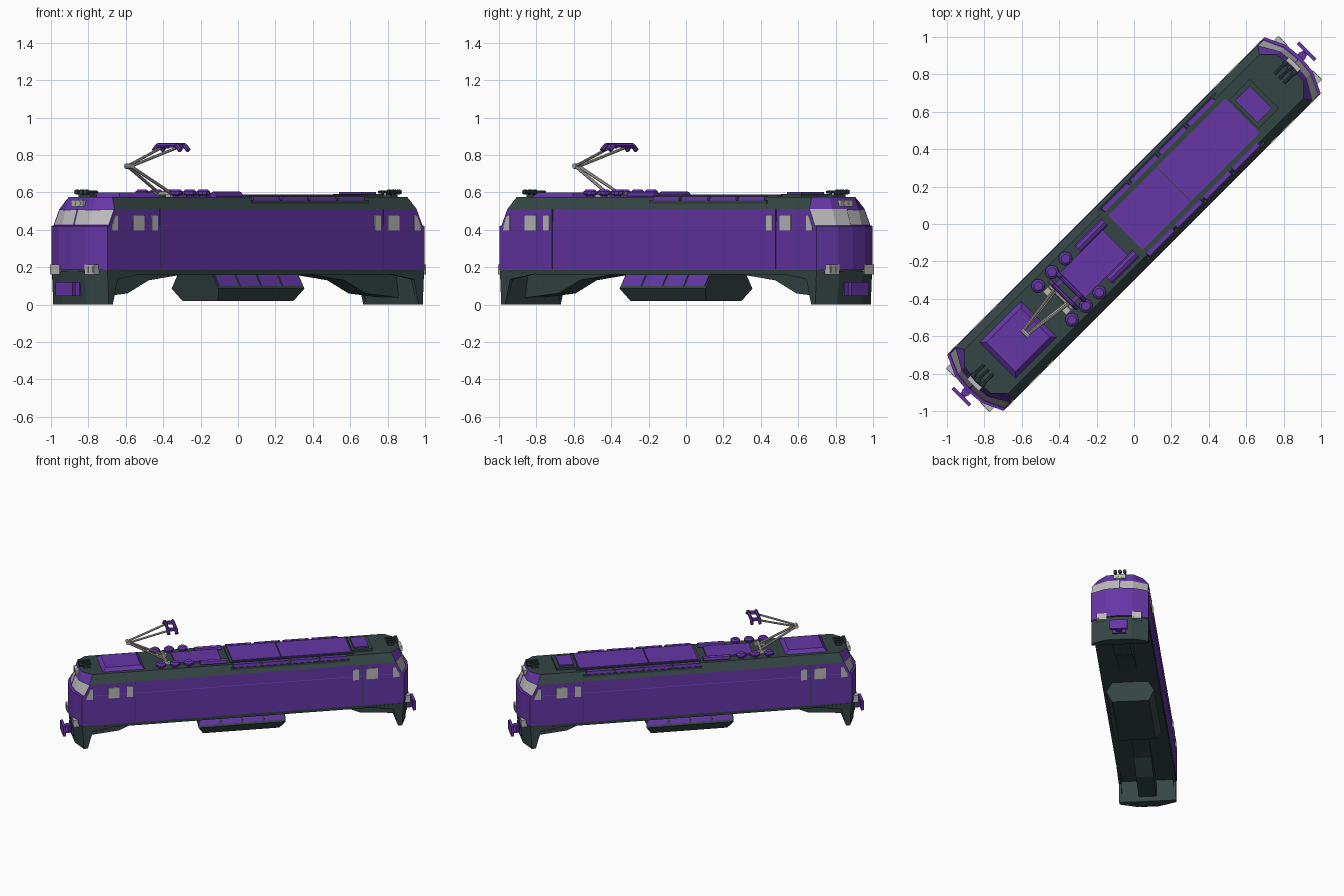
import bpy, bmesh, math
from mathutils import Vector

cube = bpy.data.objects.get("Cube")
if cube:
    bpy.data.objects.remove(cube, do_unlink=True)


def material(name, r, g, b):
    m = bpy.data.materials.new(name)
    m.use_nodes = True
    m.diffuse_color = (r, g, b, 1)
    m.node_tree.nodes["Principled BSDF"].inputs["Base Color"].default_value = (r, g, b, 1)
    return m


PURPLE = material("purple paint", 0.13, 0.037, 0.38)
DARK = material("dark slate", 0.036, 0.06, 0.06)
GLASS = material("pale glass", 0.5, 0.5, 0.5)
METAL = material("bare metal", 0.5, 0.48, 0.44)
BOTH = (-1, 1)


def finish(name, bm, *mats, smooth=False):
    """Turn a bmesh into an object; local x is the length of the locomotive."""
    bmesh.ops.recalc_face_normals(bm, faces=bm.faces)
    mesh = bpy.data.meshes.new(name)
    bm.to_mesh(mesh)
    bm.free()
    for m in mats:
        mesh.materials.append(m)
    ob = bpy.data.objects.new(name, mesh)
    bpy.context.collection.objects.link(ob)
    ob.rotation_euler.z = math.pi / 4
    if smooth:
        bpy.ops.object.select_all(action='DESELECT')
        ob.select_set(True)
        bpy.context.view_layer.objects.active = ob
        bpy.ops.object.shade_smooth_by_angle()
    return ob


def loft(bm, rings):
    """Join rings of points by quads and close both ends."""
    loops = [[bm.verts.new(p) for p in ring] for ring in rings]
    n = len(loops[0])
    sides = [[bm.faces.new((a[i], a[(i + 1) % n], b[(i + 1) % n], b[i])) for i in range(n)]
             for a, b in zip(loops, loops[1:])]
    return sides, bm.faces.new(loops[0]), bm.faces.new(loops[-1])


def box(bm, u0, u1, v0, v1, z0, z1, inset=0):
    ring = lambda d, z: [(u0 + d, v0 + d, z), (u1 - d, v0 + d, z), (u1 - d, v1 - d, z), (u0 + d, v1 - d, z)]
    loft(bm, [ring(0, z0), ring(inset, z1)])


def tube(bm, p, q, r, sides=8):
    p, q = Vector(p), Vector(q)
    axis = (q - p).normalized()
    a = axis.orthogonal().normalized()
    b = axis.cross(a)
    circle = [a * math.cos(t) * r + b * math.sin(t) * r
              for t in (2 * math.pi * i / sides for i in range(sides))]
    loft(bm, [[p + c for c in circle], [q + c for c in circle]])


def plate_prism(bm, profile, v0, v1):
    loft(bm, [[(u, v, z) for u, z in profile] for v in (v0, v1)])


# Body shell: bowed ends, raked windscreens, roof chamfers
def outline(w, corner, nose, z, m=0.1):
    end = [(corner, -w), (nose - 0.01, -m), (nose, 0), (nose - 0.01, m), (corner, w)]
    return [(u, v, z) for u, v in end] + [(-u, -v, z) for u, v in end]


bm = bmesh.new()
sides, bottom, top = loft(bm, [
    outline(0.212, 1.2, 1.262, 0.185),
    outline(0.212, 1.2, 1.262, 0.42),
    outline(0.21, 1.185, 1.245, 0.423),
    outline(0.208, 1.142, 1.215, 0.512),
    outline(0.165, 1.115, 1.19, 0.575)])
top.material_index = bottom.material_index = 1
for i in (4, 9):
    sides[3][i].material_index = 1
for start in (0, 2, 5, 7):
    pane = [sides[2][start], sides[2][start + 1]]
    bmesh.ops.inset_region(bm, faces=pane, thickness=0.008, depth=-0.003)
    for f in pane:
        f.material_index = 2
finish("body", bm, PURPLE, DARK, GLASS)

# Side windows and door seams
bm = bmesh.new()
for s in BOTH:
    for e in BOTH:
        for a, b in ((0.82, 0.865), (0.92, 1.005)):
            box(bm, *sorted((e * a, e * b)), *sorted((s * 0.207, s * 0.2145)), 0.395, 0.48)
        plate_prism(bm, [(e * 1.12, 0.395), (e * 1.168, 0.395), (e * 1.166, 0.42), (e * 1.138, 0.48), (e * 1.12, 0.48)],
                    s * 0.207, s * 0.2145)
finish("side_windows", bm, GLASS)

bm = bmesh.new()
for s in BOTH:
    for u in (-0.8, 0.89):
        box(bm, -s * u - 0.002, -s * u + 0.002, *sorted((s * 0.208, s * 0.2135)), 0.19, 0.51)
finish("door_seams", bm, DARK)

# End lamps
bm = bmesh.new()
for e in BOTH:
    for s in BOTH:
        box(bm, *sorted((e * 1.19, e * 1.256)), s * 0.13 - 0.036, s * 0.13 + 0.036, 0.16, 0.215)
    box(bm, *sorted((e * 1.17, e * 1.218)), -0.045, 0.045, 0.525, 0.56)
finish("end_lamps", bm, GLASS)
bm = bmesh.new()
for e in BOTH:
    for v in (-0.13, 0.13):
        for d in (-0.017, 0.017):
            box(bm, *sorted((e * 1.25, e * 1.258)), v + d - 0.012, v + d + 0.012, 0.172, 0.203)
    for d in (-0.02, 0.02):
        tube(bm, (e * 1.21, d, 0.542), (e * 1.22, d, 0.542), 0.012)
finish("lamp_lenses", bm, METAL)

# Underframe, end aprons, side gussets and ramped centre beam
bm = bmesh.new()
loft(bm, [outline(0.208, 1.19, 1.245, 0.16), outline(0.21, 1.195, 1.25, 0.19)])
for e in BOTH:
    def apron(z, c, n, t):
        return [(e * u, v, z) for u, v in ((c, -0.21), (n, -0.09), (n, 0.09), (c, 0.21), (c - t, 0.21), (c - t, -0.21))]
    loft(bm, [apron(0, 1.187, 1.232, 0.03), apron(0.18, 1.197, 1.25, 0.07)])
    for s in BOTH:
        plate_prism(bm, [(e * 1.195, 0.18), (e * 1.187, 0.0), (e * 1.157, 0.0), (e * 1.12, 0.135), (e * 0.93, 0.165)],
                    s * 0.21, s * 0.19)
    plate_prism(bm, [(e * 1.17, 0.18), (e * 1.17, 0.035), (e * 0.9, 0.06), (e * 0.74, 0.13), (e * 0.45, 0.165)],
                -0.065, 0.065)
finish("underframe", bm, DARK)

# Central tank with six-sided section, and equipment doors on its upper slopes
section = [(-0.135, 0.02, 0.04), (-0.177, 0.085, 0), (-0.126, 0.17, 0)]
section += [(-v, z, d) for v, z, d in reversed(section)]
bm = bmesh.new()
loft(bm, [[(e * (0.325 - d), v, z) for v, z, d in section] for e in BOTH])
finish("central_tank", bm, DARK)
bm = bmesh.new()
for s in BOTH:
    for i in range(4):
        u = -0.24 + i * 0.16
        loft(bm, [[(u + d, s * (v + o), z) for d, v, z in
                   ((-0.073, 0.168, 0.1), (0.073, 0.168, 0.1), (0.073, 0.133, 0.159), (-0.073, 0.133, 0.159))]
                  for o in (-0.004, 0.005)])
finish("tank_doors", bm, PURPLE)

# Couplers
bm = bmesh.new()
for e in BOTH:
    box(bm, *sorted((e * 1.17, e * 1.25)), -0.05, 0.05, 0.045, 0.12)
    box(bm, *sorted((e * 1.24, e * 1.3)), -0.017, 0.017, 0.06, 0.1)
    tube(bm, (e * 1.27, 0, 0.05), (e * 1.27, 0, 0.11), 0.024)
    box(bm, *sorted((e * 1.295, e * 1.315)), -0.065, 0.065, 0.045, 0.12)
finish("couplers", bm, PURPLE)

# Roof hatches and long panels
bm = bmesh.new()
box(bm, -1.036, -0.715, -0.14, 0.14, 0.57, 0.6, 0.03)
box(bm, -0.485, -0.14, -0.095, 0.095, 0.57, 0.587)
for a, b in ((-0.065, 0.297), (0.303, 0.82)):
    box(bm, a, b, -0.13, 0.13, 0.57, 0.589)
box(bm, 0.85, 0.96, -0.085, 0.085, 0.57, 0.603)
finish("roof_panels", bm, PURPLE)
bm = bmesh.new()
box(bm, -0.085, 0.84, -0.14, 0.14, 0.565, 0.583)
box(bm, 0.83, 0.985, -0.11, 0.11, 0.565, 0.592)
for s in BOTH:
    box(bm, -0.085, 0.8, *sorted((s * 0.14, s * 0.19)), 0.535, 0.556)
finish("roof_frames", bm, DARK)

# Louvre strips beside the long panels
bm = bmesh.new()
for s in BOTH:
    for i in range(4):
        u = -0.07 + i * 0.215
        box(bm, u, u + 0.203, *sorted((s * 0.15, s * 0.186)), 0.55, 0.579, 0.006)
finish("roof_louvres", bm, PURPLE)

# Air reservoirs
bm = bmesh.new()
for s in BOTH:
    tube(bm, (-0.305, s * 0.118, 0.58), (-0.105, s * 0.118, 0.58), 0.024)
finish("air_reservoirs", bm, PURPLE, smooth=True)

# Insulators with waisted stems
bm = bmesh.new()
for s in BOTH:
    for u in (-0.39, -0.492, -0.597):
        loft(bm, [[(u + r * math.cos(i * math.pi / 5), s * 0.128 + r * math.sin(i * math.pi / 5), z) for i in range(10)]
                  for r, z in ((0.02, 0.565), (0.02, 0.583), (0.037, 0.59), (0.037, 0.604), (0.024, 0.615))])
finish("insulators", bm, PURPLE)

# Horns
bm = bmesh.new()
for e in BOTH:
    box(bm, *sorted((e * 1.11, e * 1.16)), -0.045, 0.045, 0.57, 0.588)
    for v in (-0.035, 0, 0.035):
        tube(bm, (e * 1.1, v, 0.602), (e * 1.18, v, 0.602), 0.007)
        tube(bm, (e * 1.17, v, 0.602), (e * 1.19, v, 0.602), 0.014)
        tube(bm, (e * 1.13, v, 0.58), (e * 1.13, v, 0.602), 0.007)
finish("horns", bm, DARK)

# Pantograph arms and feet
bm = bmesh.new()
tube(bm, (-0.823, -0.025, 0.74), (-0.823, 0.025, 0.74), 0.014)
tube(bm, (-0.55, -0.085, 0.592), (-0.55, 0.085, 0.592), 0.014)
for s in BOTH:
    box(bm, -0.6, -0.52, s * 0.07 - 0.018, s * 0.07 + 0.018, 0.57, 0.592)
    tube(bm, (-0.55, s * 0.045, 0.595), (-0.823, s * 0.012, 0.74), 0.009)
    tube(bm, (-0.823, s * 0.015, 0.74), (-0.51, s * 0.06, 0.842), 0.008)
finish("pantograph_arms", bm, METAL)

# Pantograph head with drooping ends
bm = bmesh.new()
path = [(-0.1, 0.825), (-0.07, 0.852), (0.07, 0.852), (0.1, 0.825)]
for u in (-0.535, -0.475):
    for (v0, z0), (v1, z1) in zip(path, path[1:]):
        tube(bm, (u, v0, z0), (u, v1, z1), 0.013)
for s in BOTH:
    box(bm, -0.54, -0.47, s * 0.06 - 0.012, s * 0.06 + 0.012, 0.835, 0.855)
finish("pantograph_head", bm, PURPLE)
